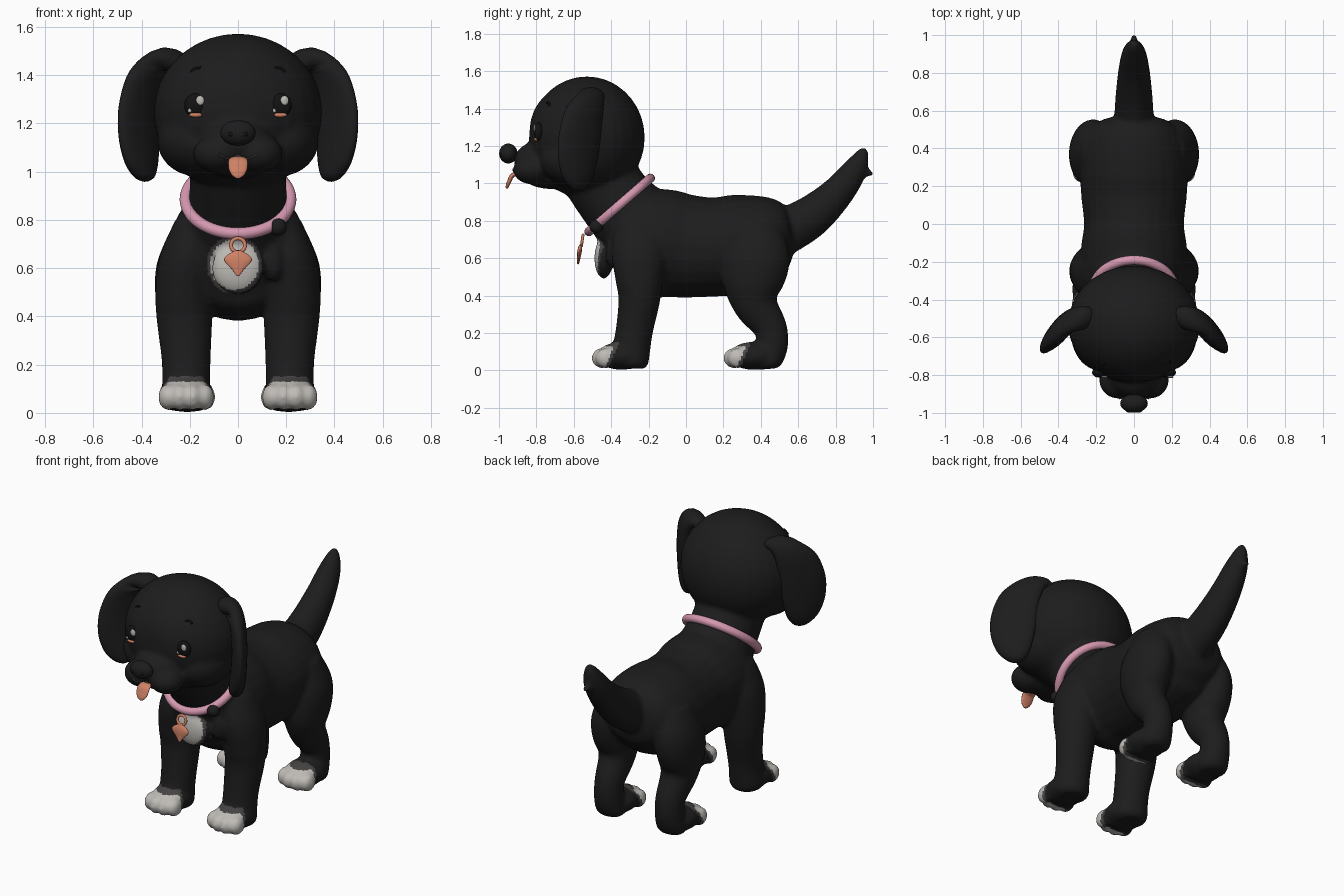
import bpy, bmesh, math
from mathutils import Vector, Matrix

cube = bpy.data.objects.get("Cube")
if cube:
    bpy.data.objects.remove(cube, do_unlink=True)


def material(name, r, g, b):
    m = bpy.data.materials.new(name)
    m.use_nodes = True
    m.diffuse_color = (r, g, b, 1)
    m.node_tree.nodes["Principled BSDF"].inputs["Base Color"].default_value = (r, g, b, 1)
    return m


BLACK = material("black fur", .012, .012, .012)
WHITE = material("white fur", .52, .50, .47)
GREY = material("dark grey edge", .06, .055, .055)
PINK = material("pink collar", .66, .31, .43)
COPPER = material("copper", .62, .22, .13)
GLOSS = material("deep black", .006, .006, .006)


def blob(bm, loc, rad):
    bmesh.ops.create_uvsphere(bm, u_segments=28, v_segments=18, radius=1,
                              matrix=Matrix.Translation(loc) @ Matrix.Diagonal((*rad, 1)))


def spline(rows, steps=5):
    """Smoothly interpolate rows of (x, y, z, side radius, depth radius)."""
    p = [Vector(r) for r in rows]
    out = []
    for i in range(len(p) - 1):
        a, b, c, d = p[max(i - 1, 0)], p[i], p[i + 1], p[min(i + 2, len(p) - 1)]
        for k in range(steps):
            t = k / steps
            out.append(b + (c - a) * (t / 2) + (a - b * 2.5 + c * 2 - d / 2) * t * t
                       + ((b - c) * 1.5 + (d - a) / 2) * t ** 3)
    return out + [p[-1]]


def loft(bm, rows, side=(1, 0, 0), mirror=1, n=24):
    """Skin elliptical rings along a path."""
    pts = spline(rows)
    side = Vector(side)
    rings = []
    for i, p in enumerate(pts):
        tangent = pts[min(i + 1, len(pts) - 1)].xyz - pts[max(i - 1, 0)].xyz
        up = tangent.cross(side).normalized()
        ring = []
        for k in range(n):
            a = math.tau * k / n
            v = p.xyz + side * (math.cos(a) * max(p[3], .002)) + up * (math.sin(a) * max(p[4], .002))
            ring.append(bm.verts.new((v.x * mirror, v.y, v.z)))
        rings.append(ring)
    faces = [bm.faces.new(rings[0]), bm.faces.new(rings[-1])]
    for r, s in zip(rings, rings[1:]):
        for k in range(n):
            j = (k + 1) % n
            faces.append(bm.faces.new((r[k], r[j], s[j], s[k])))
    bmesh.ops.recalc_face_normals(bm, faces=faces)


def finish(name, bm, *mats):
    me = bpy.data.meshes.new(name)
    bm.to_mesh(me)
    bm.free()
    for m in mats:
        me.materials.append(m)
    me.polygons.foreach_set("use_smooth", [True] * len(me.polygons))
    ob = bpy.data.objects.new(name, me)
    bpy.context.collection.objects.link(ob)
    return ob


def ball(name, loc, rad, mat):
    bm = bmesh.new()
    blob(bm, loc, rad)
    return finish(name, bm, mat)


def ring(name, loc, radius, thick, tilt, mat):
    bpy.ops.mesh.primitive_torus_add(location=loc, rotation=(tilt, 0, 0), major_radius=radius,
                                     minor_radius=thick, major_segments=56, minor_segments=14)
    ob = bpy.context.object
    ob.name = name
    ob.data.materials.append(mat)
    bpy.ops.object.shade_smooth()


# Torso, neck, tail and head, fused into one coat
bm = bmesh.new()
loft(bm, [(0, -.40, .64, .14, .13), (0, -.36, .65, .23, .22), (0, -.25, .67, .28, .29),
          (0, -.12, .68, .28, .29), (0, 0, .665, .265, .277), (0, .15, .66, .28, .265),
          (0, .30, .675, .285, .267), (0, .45, .70, .26, .23), (0, .54, .70, .19, .16),
          (0, .57, .70, .10, .09)])
loft(bm, [(0, -.2, .72, .25, .24), (0, -.355, .885, .205, .205),
          (0, -.47, 1.05, .20, .20), (0, -.55, 1.2, .2, .2)])
loft(bm, [(0, .46, .71, .11, .13), (0, .65, .81, .10, .115), (0, .80, .94, .085, .09),
          (0, .90, 1.07, .065, .068), (0, .945, 1.16, .035, .035), (0, .96, 1.19, .01, .01)])
loft(bm, [(0, .90, 1.08, .04, .04), (0, .96, 1.06, .025, .025), (0, 1.005, 1.05, .012, .012)])
blob(bm, (0, -.53, 1.245), (.35, .31, .327))
blob(bm, (0, -.60, 1.28), (.27, .237, .25))
blob(bm, (0, -.72, 1.05), (.14, .16, .08))
blob(bm, (0, -.77, 1.12), (.15, .15, .11))
blob(bm, (0, -.44, .60), (.11, .05, .11))
blob(bm, (.14, -.39, .63), (.05, .04, .085))

# Cheeks, legs and paws on both sides
for s in (1, -1):
    blob(bm, (s * .17, -.58, 1.13), (.165, .2, .15))
    blob(bm, (s * .085, -.825, 1.075), (.1, .1, .08))
    loft(bm, [(.18, -.24, .80, .08, .12), (.21, -.25, .65, .115, .15), (.225, -.25, .5, .118, .13),
              (.222, -.25, .38, .115, .112), (.215, -.275, .22, .102, .1), (.215, -.29, .12, .1, .1),
              (.215, -.29, .04, .1, .09), (.215, -.29, .01, .07, .07)], mirror=s)
    loft(bm, [(.18, .37, .78, .09, .12), (.215, .38, .62, .122, .175), (.222, .36, .47, .12, .165),
              (.215, .375, .35, .10, .12), (.21, .45, .23, .085, .09), (.21, .46, .13, .085, .085),
              (.21, .44, .04, .09, .07), (.21, .44, .008, .06, .05)], mirror=s)
    for x, y in ((.215, -.345), (.21, .36)):
        blob(bm, (s * x, y, .078), (.113, .13, .075))
        for off, back in ((-.077, .022), (-.027, 0), (.027, 0), (.077, .022)):
            blob(bm, (s * (x + off), y - .105 + back, .066), (.039, .056, .055))

coat = finish("coat", bm, BLACK)
mod = coat.modifiers.new("fuse", 'REMESH')
mod.mode, mod.voxel_size, mod.use_smooth_shade = 'VOXEL', .012, True
mod = coat.modifiers.new("soften", 'SMOOTH')
mod.factor, mod.iterations = .5, 8
fused = bpy.data.meshes.new_from_object(coat.evaluated_get(bpy.context.evaluated_depsgraph_get()))
coat.modifiers.clear()
coat.data = fused
fused.materials.clear()
for m in (BLACK, WHITE, GREY):
    fused.materials.append(m)

# White toes and chest patch, each with a grey edge
for f in fused.polygons:
    x, y, z = f.center
    f.use_smooth = True
    f.material_index = 0
    if z < .15:
        v = y - (-.41 if y < 0 else .295) - .4 * (z - .07)
        if v < .02:
            f.material_index = 1 if v < 0 and z < .13 else 2
    elif y < -.3 and f.normal.y < -.15 and .4 < z < .8:
        e = ((x + .015) / .1) ** 2 + ((z - .615) / .105) ** 2
        f.material_index = 1 if e < 1 else 2 if e < 1.3 else 0


def front(x, z, out=0):
    """Point on the front of the coat, lifted outwards."""
    hit, loc, nor, _ = coat.data and BVH.ray_cast(Vector((x, -3, z)), Vector((0, 1, 0)))
    return hit + loc * out if hit else Vector((x, -.8, z))


from mathutils.bvhtree import BVHTree
BVH = BVHTree.FromPolygons([v.co for v in fused.vertices], [p.vertices for p in fused.polygons])


def line(name, spots, thick, mat):
    bm = bmesh.new()
    loft(bm, [(*front(x, z, .002), thick, thick) for x, z in spots], side=(0, -.6, .8), n=8)
    finish(name, bm, mat)


# Ears
for s, label in ((1, "left"), (-1, "right")):
    bm = bmesh.new()
    loft(bm, [(.22, -.50, 1.43, .06, .04), (.30, -.51, 1.465, .09, .05), (.37, -.54, 1.41, .12, .047),
              (.405, -.565, 1.28, .135, .045), (.41, -.577, 1.15, .13, .045),
              (.40, -.58, 1.04, .10, .045), (.385, -.58, .98, .055, .035), (.38, -.58, .96, .015, .01)],
         side=(.6, -.8, 0), mirror=s)
    finish(label + "_ear", bm, BLACK)

    # Eye, glints, lower lid and brow
    eye = front(s * .175, 1.275)
    ball(label + "_eye", eye + Vector((0, .008, 0)), (.047, .028, .05), GLOSS)
    ball(label + "_glint", eye + Vector((.018, -.016, .02)), (.017, .007, .02), WHITE)
    ball(label + "_small_glint", eye + Vector((-.025, -.012, -.022)), (.008, .006, .009), WHITE)
    ball(label + "_lower_lid", eye + Vector((0, -.008, -.04)), (.028, .012, .01), COPPER)
    line(label + "_brow", [(s * .155, 1.43), (s * .175, 1.428), (s * .195, 1.415)], .006, GLOSS)
    line(label + "_mouth", [(0, 1.07), (s * .03, 1.055), (s * .06, 1.06), (s * .08, 1.075)], .004, GREY)
    ball(label + "_nostril", (s * .028, -.988, 1.155), (.014, .01, .011), GLOSS)

# Nose and tongue
ball("nose", (0, -.95, 1.16), (.073, .049, .053), BLACK)
bm = bmesh.new()
loft(bm, [(0, -.87, 1.055, .03, .012), (0, -.925, 1.045, .04, .012), (0, -.945, 1.01, .038, .011),
          (0, -.955, .985, .025, .009), (0, -.957, .972, .008, .005)])
finish("tongue", bm, COPPER)

# Collar with clasp, ring and charm
ring("collar", (0, -.355, .885), .217, .025, math.radians(41), PINK)
ball("collar_clasp", (.165, -.48, .77), (.038, .036, .036), BLACK)
ring("charm_ring", (0, -.555, .695), .029, .008, math.radians(82), COPPER)
bm = bmesh.new()
loft(bm, [(0, -.577, .568, .006, .005), (0, -.574, .595, .026, .008), (0, -.57, .63, .057, .012),
          (0, -.567, .652, .048, .011), (0, -.563, .672, .014, .007)])
finish("charm", bm, COPPER)
